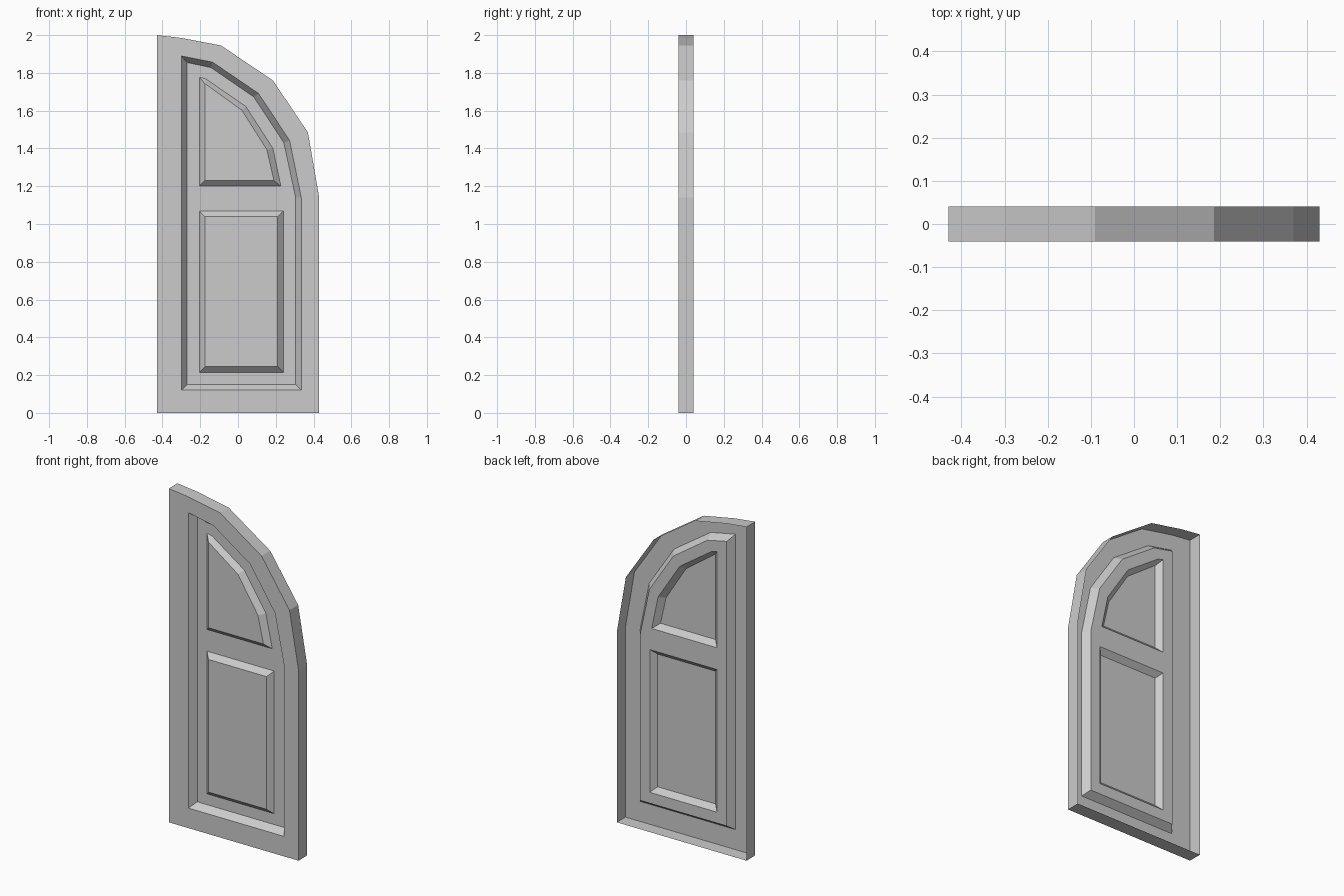
import bpy, bmesh

if "Cube" in bpy.data.objects:
    bpy.data.objects.remove(bpy.data.objects["Cube"])

FRONT, FLOOR, RAISED, BACK = -0.041, 0.0, -0.03, 0.041

# Profiles in (x, z); each pair of loops has matching point order
outline = [(-0.43, 0), (0.43, 0), (0.43, 1.14), (0.37, 1.485), (0.185, 1.76),
           (-0.09, 1.945), (-0.30, 1.985), (-0.43, 2.0)]
recess_rim = [(-0.30, 0.12), (0.335, 0.12), (0.335, 1.14), (0.273, 1.443),
              (0.108, 1.692), (-0.135, 1.857), (-0.30, 1.89)]
recess_base = [(-0.27, 0.15), (0.305, 0.15), (0.305, 1.14), (0.243, 1.43),
               (0.083, 1.673), (-0.143, 1.828), (-0.27, 1.855)]
arch_base = [(-0.205, 1.20), (0.227, 1.20), (0.185, 1.40), (0.042, 1.622),
             (-0.17, 1.768), (-0.205, 1.777)]
arch_top = [(-0.175, 1.23), (0.19, 1.23), (0.153, 1.393), (0.02, 1.603),
            (-0.169, 1.739), (-0.175, 1.743)]


def rect(x0, x1, z0, z1):
    return [(x0, z0), (x1, z0), (x1, z1), (x0, z1)]


bm = bmesh.new()


def loop(points, y):
    verts = [bm.verts.new((x, y, z)) for x, z in points]
    for i, v in enumerate(verts):
        bm.edges.new((v, verts[(i + 1) % len(verts)]))
    return verts


def walls(a, b):
    n = len(a)
    for i in range(n):
        j = (i + 1) % n
        bm.faces.new((a[i], a[j], b[j], b[i]))


def fill(*loops):
    edges = []
    for l in loops:
        edges += [bm.edges.get((v, l[(i + 1) % len(l)])) for i, v in enumerate(l)]
    bmesh.ops.triangle_fill(bm, use_beauty=True, use_dissolve=False,
                            edges=edges, normal=(0, -1, 0))


# Door edge, open at the back, and flat front frame
back = loop(outline, BACK)
front = loop(outline, FRONT)
rim = loop(recess_rim, FRONT)
walls(back, front)
fill(front, rim)

# Sloped step down to the recessed field
base = loop(recess_base, FLOOR)
walls(rim, base)

# Raised bevelled panels: arched above, rectangular below
bases = []
for low, high in ((arch_base, arch_top),
                  (rect(-0.205, 0.24, 0.215, 1.07), rect(-0.175, 0.21, 0.245, 1.04))):
    lower, upper = loop(low, FLOOR), loop(high, RAISED)
    walls(lower, upper)
    bm.faces.new(upper)
    bases.append(lower)
fill(base, *bases)

# Point all surfaces outward
bmesh.ops.recalc_face_normals(bm, faces=bm.faces[:])
bm.normal_update()
if sum(f.normal.y * f.calc_area() for f in bm.faces) > 0:
    bmesh.ops.reverse_faces(bm, faces=bm.faces[:])

mesh = bpy.data.meshes.new("door_leaf")
bm.to_mesh(mesh)
bm.free()
door = bpy.data.objects.new("door_leaf", mesh)
bpy.context.collection.objects.link(door)
